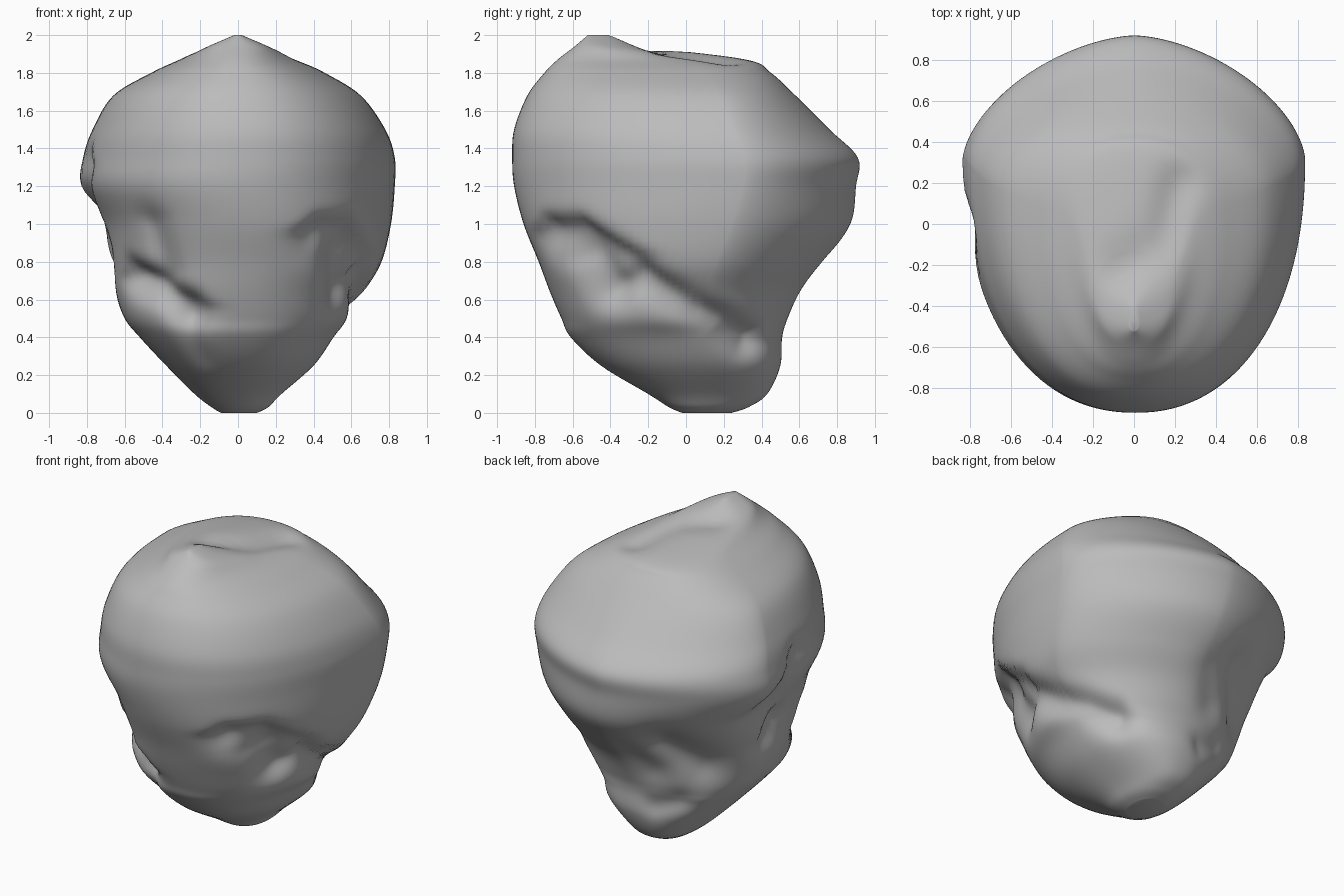
import bpy, bmesh, math
from mathutils import Vector

old = bpy.data.objects.get("Cube")
if old:
    bpy.data.objects.remove(old, do_unlink=True)

SEGMENTS = 128
STEPS = 7

# Cross-sections: height, x min, x max, y min, y max, y of the widest point
SECTIONS = [
    (0, -.09, .1, -.02, .24, .11),
    (.03, -.14, .16, -.09, .33, .1),
    (.1, -.23, .23, -.2, .43, .1),
    (.25, -.38, .4, -.45, .5, .08),
    (.4, -.52, .51, -.61, .51, .06),
    (.5, -.6, .6, -.66, .54, .06),
    (.64, -.65, .67, -.72, .61, .1),
    (.8, -.68, .76, -.78, .73, .16),
    (1, -.73, .81, -.86, .87, .24),
    (1.2, -.83, .83, -.91, .9, .3),
    (1.35, -.82, .83, -.92, .91, .31),
    (1.5, -.77, .78, -.91, .76, .25),
    (1.68, -.66, .65, -.84, .58, .17),
    (1.8, -.46, .46, -.75, .45, .08),
    (1.87, -.31, .31, -.68, .32, 0),
    (1.94, -.16, .16, -.59, -.2, -.4),
    (2, -.02, .02, -.52, -.41, -.47),
]

# Creases: points, depth, reach above, reach below, push direction
CREASES = [
    ([(.43, -.72, .98), (.56, -.56, .99), (.65, -.35, .86)], .08, .06, .14, "in"),
    ([(.52, -.52, .85), (.56, -.42, .7)], .1, .12, .14, "in"),
    ([(.7, -.25, .74), (.68, 0, .58), (.6, .2, .49), (.45, .34, .41)], .08, .07, .12, "in"),
    ([(-.42, -.62, 1), (-.38, -.6, .75)], .05, .1, .08, "in"),
    ([(-.6, -.4, .74), (-.45, -.52, .7), (-.26, -.63, .58)], .1, .07, .12, "in"),
    ([(-.28, -.6, .5), (-.22, -.48, .25)], .03, .08, .08, "in"),
    ([(-.78, -.02, 1.33), (-.79, .1, 1.2), (-.8, .3, 1.06)], .05, .07, .16, "in"),
    ([(-.7, .05, .9), (-.64, .1, .8)], .07, .08, .1, "in"),
    ([(-.3, .68, .85), (-.5, .5, .65)], .08, .14, .14, "in"),
    ([(-.05, .68, .75), (-.15, .6, .6)], .03, .12, .12, "in"),
    ([(-.12, .5, .32), (-.28, .46, .38)], .03, .08, .08, "in"),
    ([(-.05, -.22, 1.9), (.14, -.1, 1.87), (.21, .18, 1.87)], .04, .1, .1, "down"),
]


def blend(a, b, c, d, t):
    """Smooth curve through b and c."""
    return b + .5 * t * (c - a + t * (2 * a - 5 * b + 4 * c - d + t * (3 * (b - c) + d - a)))


def section_point(section, angle):
    z, left, right, front, back, middle = section
    c, s = math.cos(angle), math.sin(angle)
    centre = (left + right) / 2
    # The back is angular at mid height and rounder towards both ends
    back_roundness = 1.65 + .6 * min(1, abs(z - 1.1) / .7) ** 4
    power = 2 / (back_roundness if s > 0 else 2.2)
    x = math.copysign(abs(c) ** power, c) * (right - left) / 2
    y = abs(s) ** power * ((back if s > 0 else front) - middle)
    return Vector((centre + x, middle + y, z))


def nearest(point, path):
    best = None
    for a, b in zip(path, path[1:]):
        a, b = Vector(a), Vector(b)
        t = max(0, min(1, (point - a).dot(b - a) / (b - a).length_squared))
        spot = a.lerp(b, t)
        if best is None or (spot - point).length < (best - point).length:
            best = spot
    return best


def press(point):
    """Push the surface in along every crease."""
    move = Vector((0, 0, 0))
    for path, depth, above, below, way in CREASES:
        spot = nearest(point, path)
        gap = (point - spot).length
        # Ease between the two reaches across the crease line
        side = .5 + .5 * math.tanh((point.z - spot.z) / .03)
        reach = below + (above - below) * side
        if gap > 3 * reach:
            continue
        if way == "down":
            direction = Vector((0, 0, -1))
        else:
            direction = (Vector((0, .1, point.z)) - point).normalized()
        move += direction * depth * math.exp(-(gap / reach) ** 2)
    return point + move


# Smooth list of cross-sections from base to peak
levels = []
last = len(SECTIONS) - 1
for i in range(last):
    four = [SECTIONS[max(0, min(last, i + k))] for k in (-1, 0, 1, 2)]
    for step in range(STEPS):
        levels.append([blend(*values, step / STEPS) for values in zip(*four)])
levels.append(SECTIONS[last])

# Boulder surface
bm = bmesh.new()
rings = []
for level in levels:
    rings.append([bm.verts.new(press(section_point(level, math.tau * k / SEGMENTS)))
                  for k in range(SEGMENTS)])
for low, high in zip(rings, rings[1:]):
    for k in range(SEGMENTS):
        n = (k + 1) % SEGMENTS
        bm.faces.new((low[k], low[n], high[n], high[k]))
bm.faces.new(rings[0][::-1])
bm.faces.new(rings[-1])
bmesh.ops.recalc_face_normals(bm, faces=bm.faces)
mesh = bpy.data.meshes.new("boulder")
bm.to_mesh(mesh)
bm.free()
boulder = bpy.data.objects.new("boulder", mesh)
bpy.context.collection.objects.link(boulder)

# Stone colour
stone = bpy.data.materials.new("grey stone")
stone.use_nodes = True
colour = (.5, .5, .5, 1)
stone.diffuse_color = colour
stone.node_tree.nodes["Principled BSDF"].inputs["Base Color"].default_value = colour
mesh.materials.append(stone)

# Smooth shading with sharp creases
bpy.ops.object.select_all(action="DESELECT")
boulder.select_set(True)
bpy.context.view_layer.objects.active = boulder
bpy.ops.object.shade_smooth_by_angle(angle=math.radians(60))
